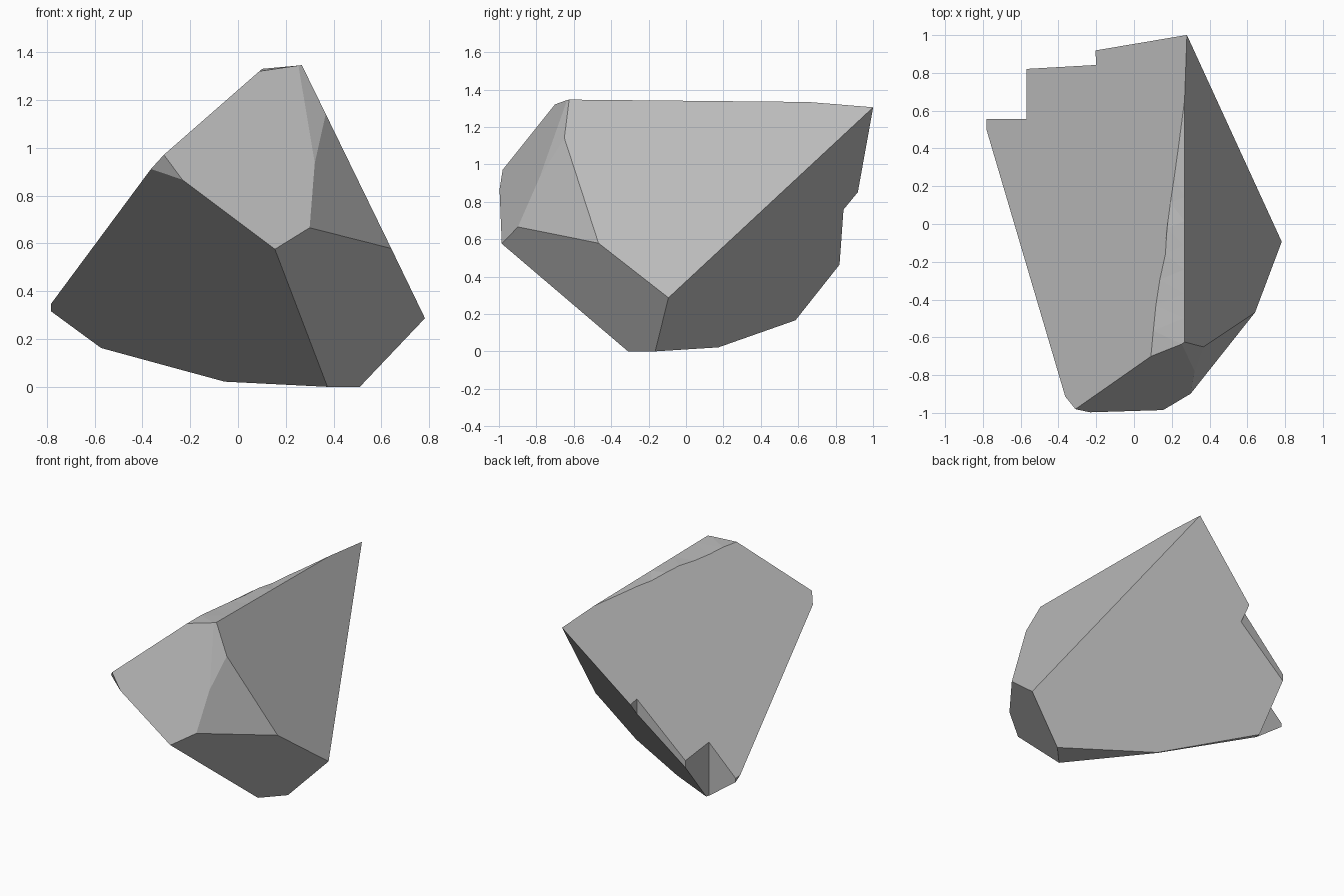
import bpy
import bmesh
import random
from mathutils import Matrix, Vector

default_cube = bpy.data.objects.get("Cube")
if default_cube:
    bpy.data.objects.remove(default_cube, do_unlink=True)


def make_material(name, colour):
    material = bpy.data.materials.new(name)
    material.use_nodes = True
    material.diffuse_color = colour
    material.node_tree.nodes["Principled BSDF"].inputs["Base Color"].default_value = colour
    return material


def make_object(name, bm):
    mesh = bpy.data.meshes.new(name)
    bm.to_mesh(mesh)
    bm.free()
    obj = bpy.data.objects.new(name, mesh)
    bpy.context.collection.objects.link(obj)
    return obj


def chip_away(bm, normal, point):
    """Slice off everything on the outer side of a plane and cap the cut."""
    geometry = bm.verts[:] + bm.edges[:] + bm.faces[:]
    cut = bmesh.ops.bisect_plane(bm, geom=geometry, dist=0.00001, plane_co=point,
                                 plane_no=Vector(normal).normalized(), clear_outer=True)
    rim = [item for item in cut["geom_cut"] if isinstance(item, bmesh.types.BMEdge)]
    if rim:
        bmesh.ops.holes_fill(bm, edges=[edge for edge in bm.edges if edge.is_boundary])


def corner_cutter(name, x, y, turn):
    """Tall block whose right front corner stands at x, y."""
    bm = bmesh.new()
    bmesh.ops.create_cube(bm, size=3)
    bmesh.ops.translate(bm, verts=bm.verts, vec=(-1.5, 1.5, 0))
    bmesh.ops.rotate(bm, verts=bm.verts, matrix=Matrix.Rotation(turn, 3, "Z"))
    bmesh.ops.translate(bm, verts=bm.verts, vec=(x, y, 0))
    cutter = make_object(name, bm)
    cutter.hide_render = True
    return cutter


# Main corners of the rock that the cleavage planes pass through
back_peak = (0.28, 1.0, 1.305)
front_peak = (0.26, -0.63, 1.345)
front_nose = (0.155, -0.985, 0.575)
foot = (0.51, -0.165, 0)
keel = (-0.05, 0.165, 0.02)

# Cleavage planes: outward normal and a point on each
planes = [
    ((-0.956, 0.116, 1), back_peak),            # broad left slope
    ((0.702, 0.003, 0.343), back_peak),         # right side
    ((-0.706, -0.592, -0.964), front_nose),     # front left underside
    ((0.24, 0.419, -0.332), foot),              # back underside
    ((0.3, -0.281, -0.215), foot),              # front right underside
    ((0.109, -0.321, 0.132), front_nose),       # upper front
    ((0.183, -0.136, 0.045), (0.3, -0.9, 0.66)),  # upper front right
    ((0.93, -1.31, 0.62), front_peak),          # chip below the front peak
    ((-0.11, -0.141, -0.059), (-0.31, -0.98, 0.97)),  # chip on the front left edge
    ((-0.003, 0.003, -0.126), foot),            # base
    ((-0.16, 0.15, -1), keel),                  # chip behind the base
    ((-1, 0, 0), (-0.782, 0, 0)),               # blunt left tip
    ((-0.15, 0.01, 1), front_peak),             # narrow broken top
]

# Rock body
bm = bmesh.new()
bmesh.ops.create_cube(bm, size=6)
for normal, point in planes:
    chip_away(bm, normal, point)
bmesh.ops.recalc_face_normals(bm, faces=bm.faces)
rock = make_object("rock", bm)
rock.data.materials.append(make_material("stone grey", (0.5, 0.5, 0.5, 1)))

# Stepped breaks in the back left corner
cutters = [corner_cutter("corner_break", -0.57, 0.555, 0),
           corner_cutter("edge_break", -0.2, 0.842, 0.057)]
for cutter in cutters:
    modifier = rock.modifiers.new(cutter.name, "BOOLEAN")
    modifier.operation = "DIFFERENCE"
    modifier.solver = "EXACT"
    modifier.object = cutter
evaluated = rock.evaluated_get(bpy.context.evaluated_depsgraph_get())
broken_mesh = bpy.data.meshes.new_from_object(evaluated)
rock.modifiers.clear()
rock.data = broken_mesh
for cutter in cutters:
    bpy.data.objects.remove(cutter, do_unlink=True)

# Rough fracture along the narrow top
random.seed(4)
bm = bmesh.new()
bm.from_mesh(rock.data)
bm.normal_update()
top = max(bm.faces, key=lambda face: face.normal.z)
long_edges = [edge for edge in top.edges if edge.calc_length() > 0.5]
split = bmesh.ops.subdivide_edges(bm, edges=long_edges, cuts=9)
rim = {item for item in split["geom_inner"] if isinstance(item, bmesh.types.BMVert)}
top_faces = [face for face in bm.faces if face.normal.z > 0.95]
bmesh.ops.triangulate(bm, faces=top_faces)
for vert in rim:
    # Roughest near the front, fading out towards the back
    fade = max(0, 0.5 - vert.co.y)
    inward = 1 if vert.co.x < 0.225 else 0
    vert.co.z += inward * fade * random.uniform(-0.012, 0.025)
    vert.co.x += inward * fade * random.uniform(-0.012, 0.012)
bm.to_mesh(rock.data)
bm.free()
for polygon in rock.data.polygons:
    polygon.use_smooth = False
    polygon.material_index = 0
